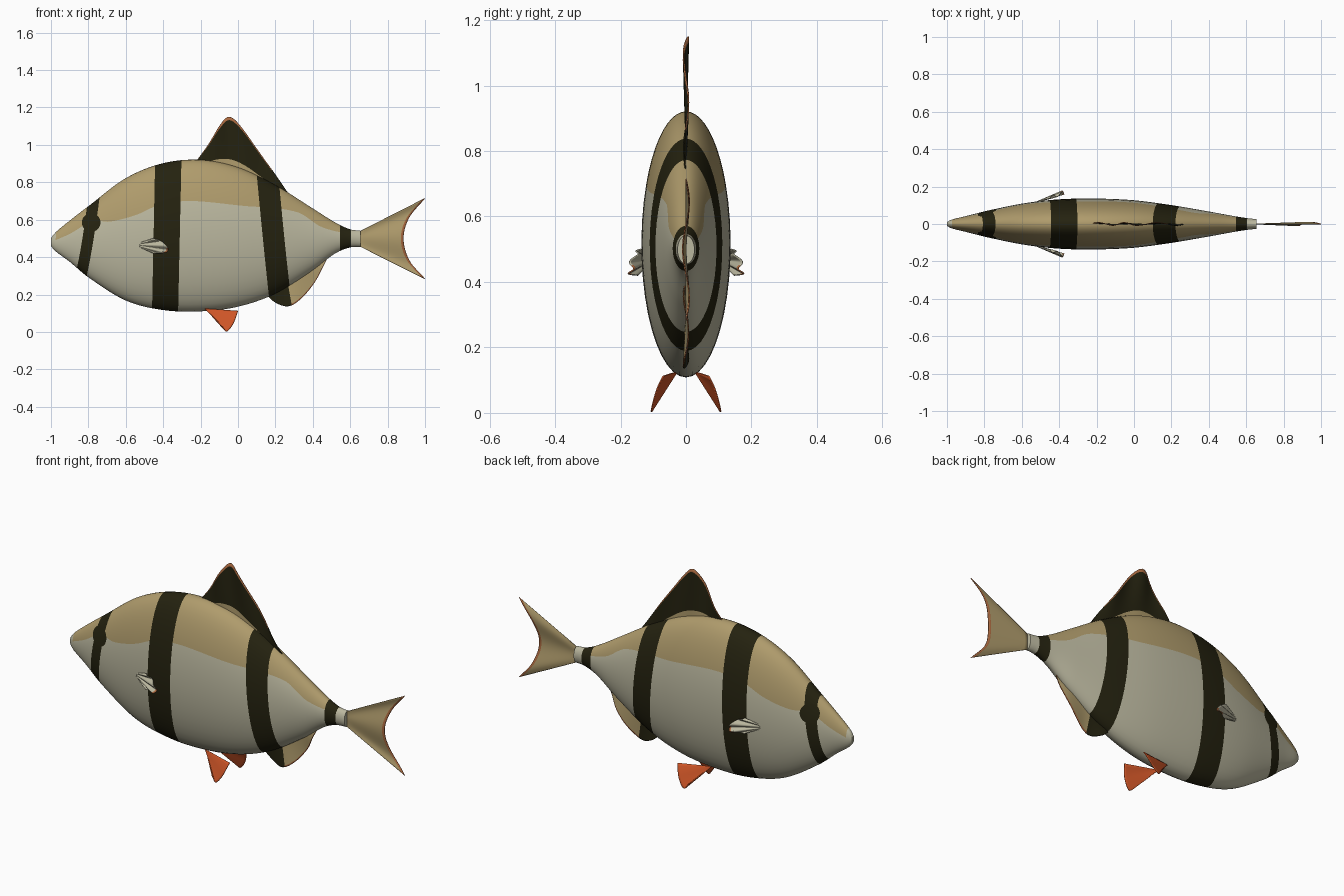
import bpy, bmesh
from math import sin, cos, pi, asin, sqrt
from mathutils import Vector

cube = bpy.data.objects.get("Cube")
if cube:
    bpy.data.objects.remove(cube, do_unlink=True)


def material(name, rgb):
    mat = bpy.data.materials.new(name)
    mat.use_nodes = True
    color = (*rgb, 1)
    mat.diffuse_color = color
    shader = next(n for n in mat.node_tree.nodes if n.type == 'BSDF_PRINCIPLED')
    shader.inputs["Base Color"].default_value = color
    return mat


CREAM, TAN, DARK, ORANGE, RUST = range(5)
PALETTE = [
    material("cream", (.50, .48, .35)),
    material("tan", (.43, .33, .15)),
    material("dark_olive", (.018, .016, .005)),
    material("orange", (.61, .09, .02)),
    material("rust", (.40, .14, .05)),
]


def sample(rows, t):
    """Smooth interpolation through rows of (key, values...), as a list of values."""
    keys, *columns = zip(*rows)
    last = len(keys) - 1
    i = max([k for k in range(last) if keys[k] <= t], default=0)
    d = keys[i + 1] - keys[i]
    s = min(max((t - keys[i]) / d, 0), 1)
    h = s * s * (3 - 2 * s)

    def slope(col, k):
        a, b = max(k - 1, 0), min(k + 1, last)
        return (col[b] - col[a]) / (keys[b] - keys[a])

    return [c[i] * (1 - h) + c[i + 1] * h
            + slope(c, i) * d * s * (1 - s) ** 2
            + slope(c, i + 1) * d * s * s * (s - 1) for c in columns]


def finish(name, bm):
    bmesh.ops.recalc_face_normals(bm, faces=bm.faces)
    mesh = bpy.data.meshes.new(name)
    bm.to_mesh(mesh)
    bm.free()
    for mat in PALETTE:
        mesh.materials.append(mat)
    obj = bpy.data.objects.new(name, mesh)
    bpy.context.collection.objects.link(obj)
    bpy.ops.object.select_all(action='DESELECT')
    obj.select_set(True)
    bpy.context.view_layer.objects.active = obj
    bpy.ops.object.shade_smooth_by_angle(angle=.8)
    return obj


# Body outline: x, top, bottom, half width
OUTLINE = [
    (-1, .50, .46, .010), (-.98, .528, .435, .022), (-.9, .595, .375, .042),
    (-.8, .672, .292, .067), (-.6, .822, .168, .109), (-.4, .902, .117, .132),
    (-.2, .920, .110, .136), (0, .880, .135, .127), (.2, .785, .205, .101),
    (.4, .660, .330, .067), (.52, .585, .420, .045), (.6, .548, .452, .032),
    (.655, .542, .455, .026),
]
# Height of the line between back and belly colours
BACK_LINE = [(-1, .48), (-.9, .525), (-.8, .585), (-.7, .585), (-.55, .625), (-.42, .68),
             (-.25, .70), (.05, .67), (.33, .635), (.45, .56), (.655, .51)]
# How far the painted bands lean along the body
LEAN = [(-1, 0), (-.84, .16), (-.76, .16), (-.45, .02), (-.3, .02),
        (.13, -.1), (.26, -.1), (.5, 0), (.655, 0)]
# Band edges along the body; the dark bands start at these positions
EDGES = [-1, -.975, -.835, -.775, -.452, -.312, .135, .25, .545, .605, .655]
BANDS = (-.835, -.452, .135, .545)
UPPER, LOWER = 10, 14


def section(x):
    top, bottom, width = sample(OUTLINE, x)
    return (top + bottom) / 2, (top - bottom) / 2, width


def build_body():
    stations, starts = [], []
    for a, b in zip(EDGES, EDGES[1:]):
        n = max(2, round((b - a) / .022))
        stations += [a + (b - a) * k / n for k in range(n)]
        starts += [a] * n
    stations.append(EDGES[-1])
    bm = bmesh.new()
    rings = []
    for u in stations:
        mid, half, _ = section(u)
        lean = sample(LEAN, u)[0]
        split = asin(min(max((sample(BACK_LINE, u)[0] - mid) / half, -.9), .9))
        arc = [pi / 2 + (split - pi / 2) * k / UPPER for k in range(UPPER)]
        arc += [split + (-pi / 2 - split) * k / LOWER for k in range(LOWER + 1)]
        ring = []
        for side, angles in ((1, arc), (-1, arc[-2:0:-1])):
            for a in angles:
                x = u + lean * (mid + half * sin(a) - .48)
                m, h, w = section(x)
                ring.append(bm.verts.new((x, side * w * cos(a), m + h * sin(a))))
        rings.append(ring)
    count = len(rings[0])
    for start, r, s in zip(starts, rings, rings[1:]):
        for k in range(count):
            n = (k + 1) % count
            face = bm.faces.new((r[k], r[n], s[n], s[k]))
            on_back = k < UPPER or k >= count - UPPER
            if start in BANDS:
                face.material_index = DARK
            elif on_back and start not in (EDGES[0], EDGES[-2]):
                face.material_index = TAN
    bm.faces.new(rings[0])
    bm.faces.new(rings[-1])
    finish("body", bm)


def build_eye(name, side, cx=-.785, cz=.585, radius=.05):
    """Thin round patch that follows the body surface."""
    bm = bmesh.new()
    bmesh.ops.create_circle(bm, cap_ends=True, segments=28, radius=radius)
    bmesh.ops.inset_region(bm, faces=bm.faces[:], thickness=radius / 2, use_boundary=True)
    for v in bm.verts:
        x, z = cx + v.co.x, cz + v.co.y
        m, h, w = section(x)
        v.co = (x, side * (w * sqrt(max(0, 1 - ((z - m) / h) ** 2)) + .003), z)
    for f in bm.faces:
        f.material_index = DARK
    finish(name, bm)


def along(points, t):
    rows = [(k, *p) for k, p in enumerate(points)]
    return Vector(sample(rows, t * (len(points) - 1)))


def build_fin(name, base, edge, rule, ripple, waves, side=1, cols=32):
    """Rippled sheet stretched between a base curve and an outer edge curve."""
    levels = [0, .1, .2, .35, .5, .65, .8, .94, 1]
    bm = bmesh.new()
    grid = []
    for v in levels:
        row = []
        for k in range(cols + 1):
            t = k / cols
            p = along(base, t).lerp(along(edge, t), v)
            p.y += ripple * v * sin(waves * 2 * pi * t)
            row.append(bm.verts.new((p.x, p.y * side, p.z)))
        grid.append(row)
    for j, (r, s) in enumerate(zip(grid, grid[1:])):
        for k in range(cols):
            f = bm.faces.new((r[k], r[k + 1], s[k + 1], s[k]))
            f.material_index = rule((k + .5) / cols, (levels[j] + levels[j + 1]) / 2)
    obj = finish(name, bm)
    solid = obj.modifiers.new("thickness", 'SOLIDIFY')
    solid.thickness, solid.offset = .004, 0


def flat(points):
    return [(x, 0, z) for x, z in points]


build_body()

# Fins on the centre line
build_fin("dorsal_fin",
          flat([(-.22, .89), (-.1, .885), (.02, .845), (.15, .78), (.27, .72)]),
          flat([(-.23, .905), (-.16, 1), (-.1, 1.1), (-.05, 1.15), (.01, 1.105),
                (.1, .98), (.19, .855), (.27, .74)]),
          lambda t, v: TAN if v < .2 else RUST if v > .94 and t < .85 else DARK, .008, 3)
build_fin("anal_fin",
          flat([(.15, .22), (.25, .27), (.36, .34), (.48, .42)]),
          flat([(.15, .2), (.2, .157), (.27, .137), (.34, .18), (.41, .265), (.45, .34),
                (.48, .4)]),
          lambda t, v: DARK if t < .38 else RUST if v > .95 else TAN, .008, 2)
build_fin("tail_fin",
          flat([(.645, .46), (.645, .48), (.645, .5), (.645, .515), (.645, .535)]),
          flat([(1, .283), (.915, .385), (.885, .5), (.915, .61), (1, .715)]),
          lambda t, v: RUST if v > .94 else TAN, .01, 1.5)

# Paired parts
for label, side in (("left", 1), ("right", -1)):
    build_eye(label + "_eye", side)
    build_fin(label + "_pelvic_fin",
              [(-.18, .03, .125), (-.175, .03, .122), (-.17, .03, .12)],
              [(0, .07, .112), (-.025, .09, .045), (-.06, .113, .003), (-.085, .1, .03)],
              lambda t, v: ORANGE, .008, 1, side, 16)
    build_fin(label + "_pectoral_fin",
              [(-.53, .115, .475), (-.53, .115, .465), (-.53, .115, .455)],
              [(-.45, .137, .5), (-.41, .155, .485), (-.375, .166, .45),
               (-.385, .168, .425), (-.45, .15, .42)],
              lambda t, v: RUST if v > .95 and .5 < t < .8 else CREAM, .009, 3, side)
